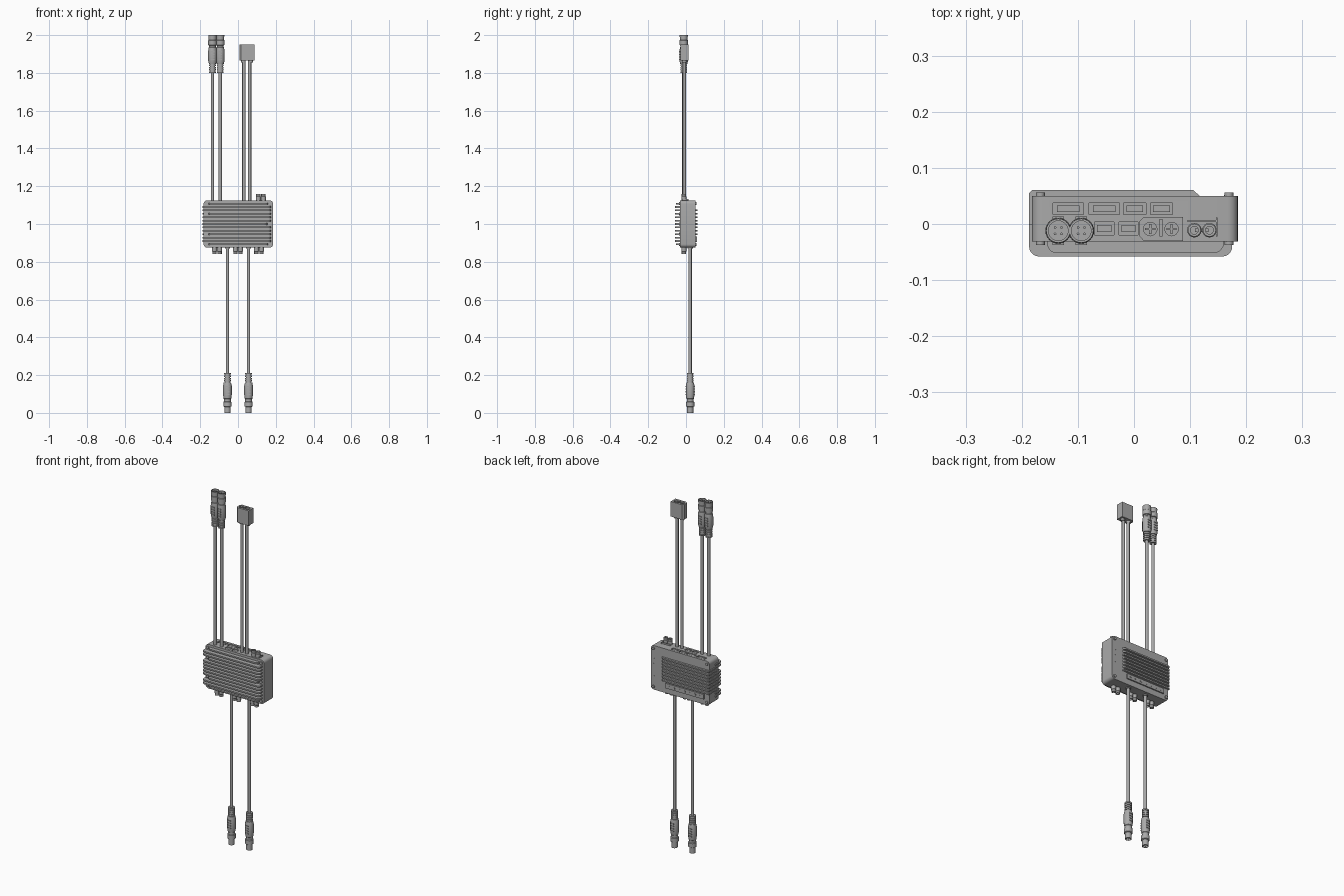
import bpy, bmesh, math
from mathutils import Matrix, Vector

cube = bpy.data.objects.get("Cube")
if cube:
    bpy.data.objects.remove(cube, do_unlink=True)

grey = bpy.data.materials.new("mid grey")
grey.use_nodes = True
grey.diffuse_color = (0.4, 0.4, 0.4, 1)
grey.node_tree.nodes["Principled BSDF"].inputs["Base Color"].default_value = (0.4, 0.4, 0.4, 1)


def finish(bm, name, smooth=False):
    bmesh.ops.recalc_face_normals(bm, faces=bm.faces)
    me = bpy.data.meshes.new(name)
    bm.to_mesh(me)
    bm.free()
    me.materials.append(grey)
    ob = bpy.data.objects.new(name, me)
    bpy.context.collection.objects.link(ob)
    if smooth:
        bpy.ops.object.select_all(action='DESELECT')
        ob.select_set(True)
        bpy.context.view_layer.objects.active = ob
        bpy.ops.object.shade_smooth_by_angle(angle=math.radians(35))
    return ob


def add_box(bm, x0, x1, y0, y1, z0, z1):
    m = Matrix.Translation(((x0 + x1) / 2, (y0 + y1) / 2, (z0 + z1) / 2))
    m = m @ Matrix.Diagonal((x1 - x0, y1 - y0, z1 - z0, 1))
    return bmesh.ops.create_cube(bm, size=1, matrix=m)["verts"]


def add_rod(bm, x, y, z0, z1, r, n=16):
    bmesh.ops.create_cone(bm, cap_ends=True, segments=n, radius1=r, radius2=r, depth=z1 - z0,
                          matrix=Matrix.Translation((x, y, (z0 + z1) / 2)))


def add_lathe(bm, x, y, z, profile, sign=1, n=24):
    # revolve (radius, height) points about a vertical axis
    rings = [[bm.verts.new((x + r * math.cos(2 * math.pi * i / n),
                            y + r * math.sin(2 * math.pi * i / n), z + sign * h))
              for i in range(n)] for r, h in profile]
    for a, b in zip(rings, rings[1:]):
        for i in range(n):
            bm.faces.new((a[i], a[(i + 1) % n], b[(i + 1) % n], b[i]))
    bm.faces.new(rings[0])
    bm.faces.new(rings[-1])


def add_slab(bm, outline, z0, z1):
    face = bm.faces.new([bm.verts.new((x, y, z0)) for x, y in outline])
    up = bmesh.ops.extrude_face_region(bm, geom=[face])["geom"]
    bmesh.ops.translate(bm, vec=(0, 0, z1 - z0), verts=[v for v in up if isinstance(v, bmesh.types.BMVert)])


def cut(ob, cutter):
    mod = ob.modifiers.new("pockets", 'BOOLEAN')
    mod.operation, mod.solver, mod.object = 'DIFFERENCE', 'EXACT', cutter
    bpy.context.view_layer.objects.active = ob
    bpy.ops.object.modifier_apply(modifier=mod.name)
    bpy.data.objects.remove(cutter, do_unlink=True)


TOP, BOTTOM = 1.125, 0.875

# housing with rounded corners
bm = bmesh.new()
add_box(bm, -0.182, 0.185, -0.031, 0.05, BOTTOM, TOP)
edges = [e for e in bm.edges if abs((e.verts[0].co - e.verts[1].co).normalized().y) > 0.9]
bmesh.ops.bevel(bm, geom=edges, offset=0.018, segments=5, profile=0.5, affect='EDGES')
housing = finish(bm, "housing", True)

# sockets on the top face: x centre, y centre, width, depth
sockets = [(-0.117, 0.027, 0.054, 0.021), (-0.053, 0.027, 0.054, 0.021),
           (0.001, 0.027, 0.040, 0.021), (0.049, 0.027, 0.040, 0.021),
           (-0.053, -0.008, 0.034, 0.024), (-0.010, -0.008, 0.034, 0.024)]
bm = bmesh.new()
for x, y, w, d in sockets:
    add_box(bm, x - w / 2, x + w / 2, y - d / 2, y + d / 2, TOP - 0.012, TOP + 0.01)
cut(housing, finish(bm, "socket_cutter"))
bm = bmesh.new()
for x, y, w, d in sockets:
    w, d = w * 0.37, d * 0.27
    add_box(bm, x - w, x + w, y - d, y + d, TOP - 0.014, TOP - 0.002)
finish(bm, "socket_tongues")

# cooling fins wrap the front, the left end and part of the back
bm = bmesh.new()


def fin_outline(x0, x1, yf, back):
    c = 0.018
    arc = [math.radians(a) for a in range(0, 91, 18)]
    pts = [(x0 + c - c * math.cos(a), yf + c - c * math.sin(a)) for a in arc]
    pts += [(x1 - c + c * math.sin(a), yf + c - c * math.cos(a)) for a in arc]
    pts += [(x1, 0.0)]
    if back:
        pts += [(0.117, 0.045), (0.117, 0.05), (0.105, 0.061), (x0 + 0.006, 0.061), (x0, 0.055)]
    else:
        pts += [(x0, 0.0)]
    return pts


COUNT = 13
for i in range(COUNT):
    z = 0.892 + i * 0.018
    end = i in (0, COUNT - 1)
    x0, x1, yf = (-0.155, 0.16, -0.052) if end else (-0.187, 0.175, -0.058)
    if i in (3, 9):
        x0 = -0.155
    if i == 6:
        x1 = 0.155
    add_slab(bm, fin_outline(x0, x1, yf, False), z - 0.004, z + 0.004)
    if 3 <= i <= 10:
        add_slab(bm, fin_outline(-0.187, 0.15, -0.03, True), z - 0.004, z + 0.004)
finish(bm, "cooling_fins", True)

# label strip and markings on the back
bm = bmesh.new()
add_box(bm, -0.15, 0.09, 0.049, 0.057, 0.906, 0.934)
for i in range(7):
    x = -0.13 + i * 0.033
    add_box(bm, x - 0.005, x + 0.005, 0.056, 0.0585, 0.916, 0.924)
for z in (0.95, 0.98, 1.02, 1.05):
    add_box(bm, 0.160, 0.168, 0.049, 0.0515, z - 0.004, z + 0.004)
finish(bm, "back_label_strip")

# screws: corners front and back, plus the fin notches
bm = bmesh.new()
spots = [(x, z, y) for x in (-0.167, 0.169) for z in (0.892, 1.108) for y in (-0.033, 0.052)]
spots += [(-0.168, 0.946, -0.033), (-0.168, 1.054, -0.033), (0.168, 1.0, -0.033)]
for x, z, y in spots:
    m = Matrix.Translation((x, y, z)) @ Matrix.Rotation(math.pi / 2, 4, 'X')
    bmesh.ops.create_cone(bm, cap_ends=True, segments=12, radius1=0.008, radius2=0.008, depth=0.008, matrix=m)
finish(bm, "screws", True)

# paired round terminals above and below the housing
terminal = [(0.013, -0.004), (0.013, 0.02), (0.0115, 0.022), (0.0115, 0.033), (0.007, 0.033), (0.007, 0.015)]
bm = bmesh.new()
for cx, z, sign in ((0.121, TOP, 1), (-0.111, BOTTOM, -1), (0.0, BOTTOM, -1), (0.111, BOTTOM, -1)):
    for dx in (-0.0135, 0.0135):
        add_lathe(bm, cx + dx, -0.011, z, terminal, sign, 16)
    add_box(bm, cx - 0.012, cx + 0.012, -0.014, -0.008, min(z, z + sign * 0.02), max(z, z + sign * 0.02))
# raised frame beside the top terminals
add_box(bm, 0.095, 0.149, 0.004, 0.007, TOP - 0.002, TOP + 0.008)
add_box(bm, 0.146, 0.149, -0.022, 0.012, TOP - 0.002, TOP + 0.008)
finish(bm, "terminals", True)

# round cable connectors: ribbed strain relief, grip, neck, nut, open end
relief = [(0.011, 0.0)]
for i in range(4):
    h = i * 0.012
    relief += [(0.018, h), (0.018, h + 0.008), (0.014, h + 0.008), (0.014, h + 0.012)]
grip = [(0.019, 0.048), (0.023, 0.065), (0.023, 0.115), (0.020, 0.135), (0.018, 0.137), (0.018, 0.145)]
female = relief + grip + [(0.0225, 0.147), (0.0225, 0.172), (0.0205, 0.174), (0.0215, 0.2),
                          (0.0175, 0.2), (0.0175, 0.175)]
male = relief + grip + [(0.018, 0.15), (0.022, 0.152), (0.022, 0.175), (0.0165, 0.178), (0.0165, 0.21),
                        (0.013, 0.21), (0.013, 0.185)]


def cable_connector(name, x, y, z, sign, profile, length):
    bm = bmesh.new()
    add_lathe(bm, x, y, z, profile, sign)
    for side in (-1, 1):
        for i in range(4):
            h = z + sign * (0.07 + i * 0.014)
            add_box(bm, x - 0.010, x + 0.010, y + side * 0.022 - 0.003, y + side * 0.022 + 0.003,
                    h - 0.003, h + 0.003)
    for i in range(4):
        a = math.pi / 4 + i * math.pi / 2
        ends = sorted((z + sign * (length - 0.03), z + sign * (length - 0.005)))
        add_rod(bm, x + 0.008 * math.cos(a), y + 0.008 * math.sin(a), *ends, 0.0025, 8)
    finish(bm, name, True)


def cable(name, x, y, z0, z1, r=0.0085):
    bm = bmesh.new()
    add_rod(bm, x, y, z0, z1, r)
    finish(bm, name, True)


for side, x in (("right", -0.135), ("left", -0.094)):
    cable("upper_signal_cable_" + side, x, -0.012, TOP - 0.01, 1.81)
    cable_connector("upper_connector_" + side, x, -0.012, 1.8, 1, female, 0.2)
for side, x in (("right", -0.056), ("left", 0.056)):
    cable("lower_cable_" + side, x, 0.022, 0.2, BOTTOM + 0.01)
    cable_connector("lower_connector_" + side, x, 0.022, 0.21, -1, male, 0.21)
    bm = bmesh.new()
    add_rod(bm, x, 0.022, BOTTOM - 0.004, BOTTOM + 0.01, 0.014)
    finish(bm, "cable_gland_" + side, True)

# rectangular power plug with one chamfered end
bm = bmesh.new()
add_slab(bm, [(0.0085, -0.02), (0.017, -0.03), (0.0875, -0.03), (0.0875, 0.0125), (0.017, 0.0125), (0.0085, 0.003)],
         1.865, 1.95)
plug = finish(bm, "power_plug")
bm = bmesh.new()
for x in (0.029, 0.067):
    add_rod(bm, x, -0.009, 1.925, 1.96, 0.012)
add_box(bm, 0.045, 0.051, -0.021, 0.008, 1.94, 1.96)
cut(plug, finish(bm, "plug_cutter"))
bm = bmesh.new()
for x in (0.029, 0.067):
    add_rod(bm, x, -0.009, 1.855, 1.87, 0.012)
    add_box(bm, x - 0.002, x + 0.002, -0.018, 0.0, 1.92, 1.945)
    add_box(bm, x - 0.009, x + 0.009, -0.011, -0.007, 1.92, 1.945)
finish(bm, "plug_contacts", True)
for side, x in (("right", 0.031), ("left", 0.062)):
    cable("power_cable_" + side, x, -0.009, TOP - 0.01, 1.87)
